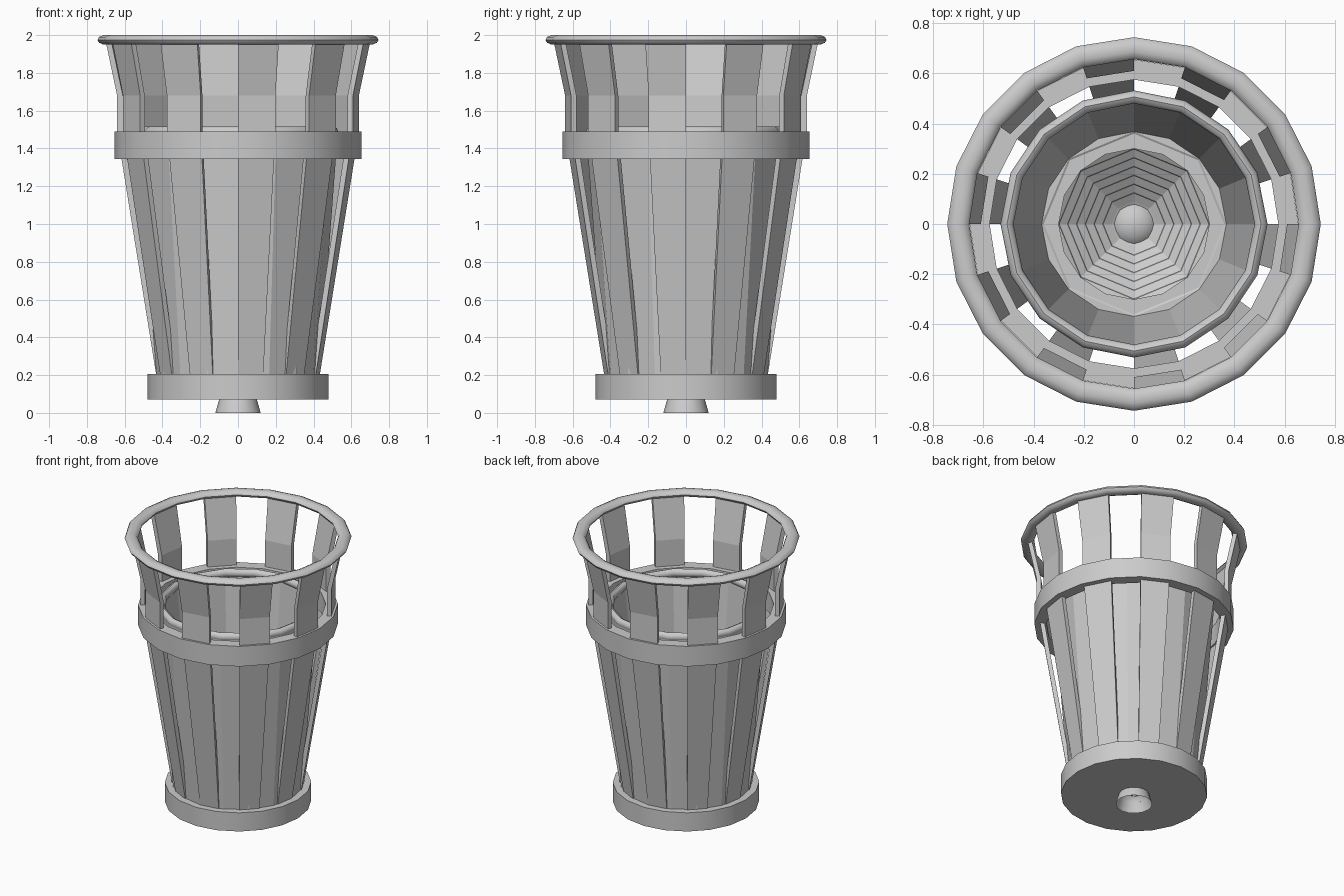
import bpy, bmesh, math

if "Cube" in bpy.data.objects:
    bpy.data.objects.remove(bpy.data.objects["Cube"], do_unlink=True)

GREY = (0.6, 0.6, 0.6, 1)
mat = bpy.data.materials.new("plain grey")
mat.use_nodes = True
mat.diffuse_color = GREY
mat.node_tree.nodes["Principled BSDF"].inputs["Base Color"].default_value = GREY


def finish(bm, name, smooth=None):
    bmesh.ops.remove_doubles(bm, verts=bm.verts, dist=1e-5)
    bmesh.ops.recalc_face_normals(bm, faces=bm.faces)
    mesh = bpy.data.meshes.new(name)
    bm.to_mesh(mesh)
    bm.free()
    mesh.materials.append(mat)
    obj = bpy.data.objects.new(name, mesh)
    bpy.context.collection.objects.link(obj)
    if smooth:
        bpy.ops.object.select_all(action='DESELECT')
        obj.select_set(True)
        bpy.context.view_layer.objects.active = obj
        bpy.ops.object.shade_smooth_by_angle(angle=math.radians(smooth))
    return obj


def ring_of(bm, profile, angle):
    return [bm.verts.new((r * math.cos(angle), r * math.sin(angle), z)) for r, z in profile]


def lathe(name, profile, sides, closed=True, smooth=None):
    """Turn an (r, z) profile around the z axis."""
    bm = bmesh.new()
    cols = [ring_of(bm, profile, math.tau * i / sides) for i in range(sides)]
    n = len(profile)
    for i in range(sides):
        a, b = cols[i], cols[(i + 1) % sides]
        for j in range(n if closed else n - 1):
            k = (j + 1) % n
            bm.faces.new((a[j], b[j], b[k], a[k]))
    return finish(bm, name, smooth)


def round_section(r, z, half_w, half_h, steps=10):
    return [(r + half_w * math.cos(math.tau * i / steps),
             z + half_h * math.sin(math.tau * i / steps)) for i in range(steps)]


# Top rim, hoop and base
lathe("top_rim", round_section(0.70, 1.975, 0.044, 0.026), 20, smooth=40)
lathe("hoop", [(0.575, 1.345), (0.655, 1.345), (0.655, 1.49), (0.575, 1.49)], 20, smooth=30)
lathe("base", [(0.10, 0.07), (0.48, 0.07), (0.48, 0.205), (0.38, 0.205), (0.38, 0.10), (0.10, 0.10)],
      20, smooth=30)

# Ten bent slats, each one side of a twenty-sided ring
outer = [(0.42, 0.12), (0.64, 1.49), (0.64, 1.68), (0.70, 1.965)]
slat_profile = outer + [(r - 0.03, z) for r, z in reversed(outer)]
STEP = math.tau / 20
bm = bmesh.new()
for i in range(10):
    start = math.pi / 2 + 2 * i * STEP
    a, b = (ring_of(bm, slat_profile, start + d) for d in (0, STEP))
    n = len(a)
    for j in range(n):
        k = (j + 1) % n
        bm.faces.new((a[j], b[j], b[k], a[k]))
    for j in range(n // 2 - 1):
        for c in (a, b):
            bm.faces.new((c[j], c[j + 1], c[n - 2 - j], c[n - 1 - j]))
finish(bm, "slats")

# Inner bucket with a rolled lip and a flat ledge at its bottom
lathe("bucket", [(0.425, 0.11), (0.528, 1.48), (0.488, 1.48), (0.368, 0.30), (0.30, 0.30), (0.30, 0.28),
                 (0.36, 0.11)], 16)
lathe("bucket_lip", round_section(0.506, 1.485, 0.026, 0.03, 8), 16, smooth=50)

# Eight-sided stepped funnel in the floor
steps = 8
funnel = []
for i in range(steps):
    r = 0.368 - 0.035 * i
    z = 0.305 - 0.025 * i
    funnel += [(r, z), (r - 0.033, z - 0.02)]
funnel.append((0.05, 0.09))
lathe("funnel", funnel, 8, closed=False)

# Flared foot, open underneath
lathe("foot", [(0.12, 0), (0.10, 0.07), (0.085, 0.10), (0.05, 0.125), (0, 0.135)], 16,
      closed=False, smooth=60)
